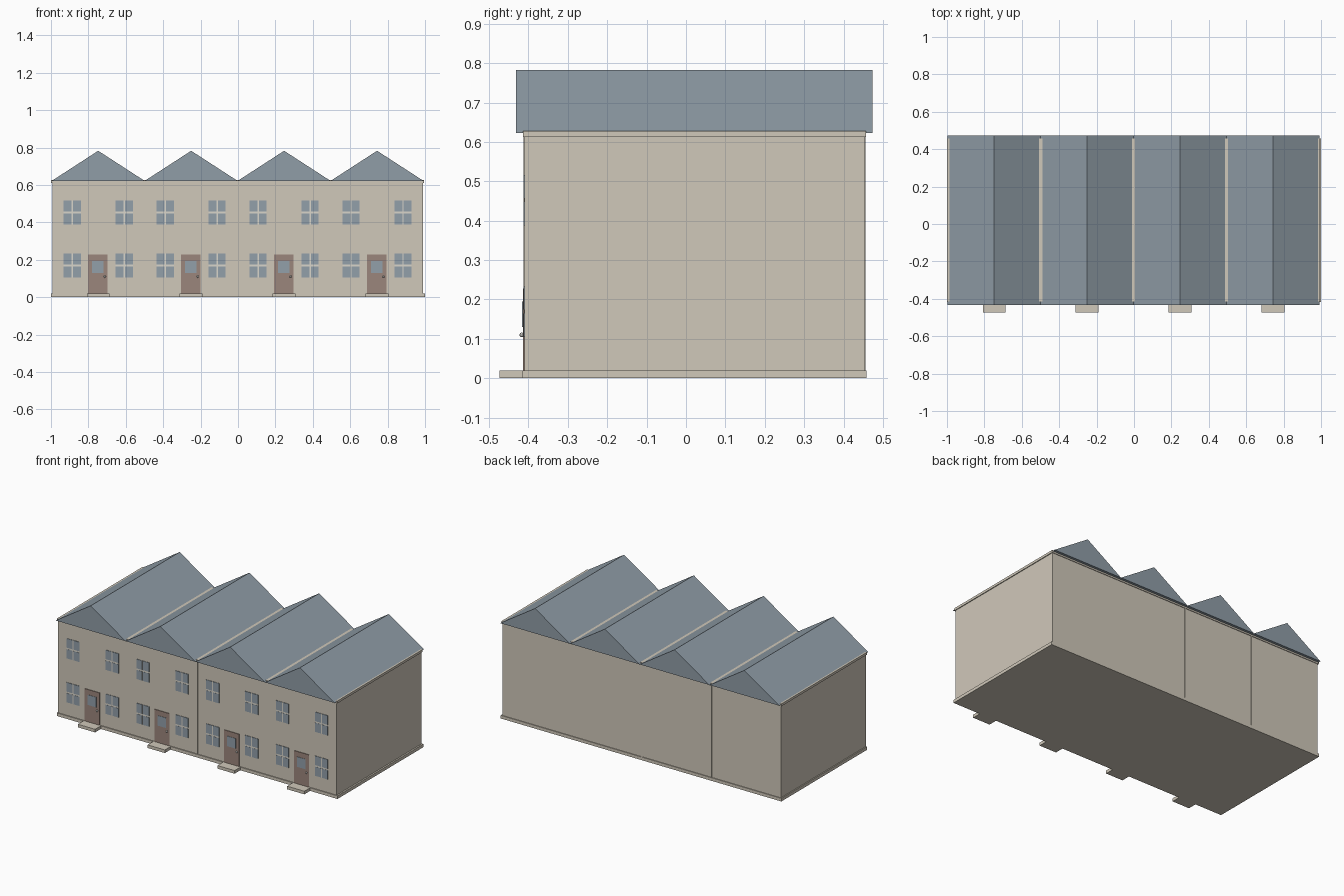
import bpy
import bmesh
from mathutils import Vector

cube = bpy.data.objects.get("Cube")
if cube:
    bpy.data.objects.remove(cube, do_unlink=True)


def material(name, rgb):
    mat = bpy.data.materials.new(name)
    mat.use_nodes = True
    color = (*rgb, 1)
    mat.diffuse_color = color
    bsdf = mat.node_tree.nodes["Principled BSDF"]
    bsdf.inputs["Base Color"].default_value = color
    bsdf.inputs["Roughness"].default_value = 0.8
    return mat


STONE = material("sand render", (0.63, 0.58, 0.49))
SLATE = material("blue grey slate", (0.28, 0.34, 0.39))
GLASS = material("blue grey glass", (0.29, 0.35, 0.40))
TRIM = material("pale trim", (0.70, 0.67, 0.60))
WOOD = material("brown door", (0.33, 0.24, 0.20))
METAL = material("pale metal", (0.72, 0.71, 0.68))


def finish(name, bm, mat):
    bmesh.ops.recalc_face_normals(bm, faces=bm.faces)
    mesh = bpy.data.meshes.new(name)
    bm.to_mesh(mesh)
    bm.free()
    mesh.materials.append(mat)
    obj = bpy.data.objects.new(name, mesh)
    bpy.context.collection.objects.link(obj)
    return obj


def box(name, x, y, z, mat):
    """Box from three (low, high) ranges."""
    bm = bmesh.new()
    bmesh.ops.create_cube(bm, size=1)
    for v in bm.verts:
        v.co = Vector((r[0] + (c + 0.5) * (r[1] - r[0]) for c, r in zip(v.co, (x, y, z))))
    return finish(name, bm, mat)


def gable_roof(name, x, half, y, z):
    """Solid triangular prism running front to back."""
    bm = bmesh.new()
    profile = [(x - half, z[0]), (x + half, z[0]), (x, z[1])]
    face = bm.faces.new([bm.verts.new((px, y[0], pz)) for px, pz in profile])
    new = bmesh.ops.extrude_face_region(bm, geom=[face])["geom"]
    moved = [g for g in new if isinstance(g, bmesh.types.BMVert)]
    bmesh.ops.translate(bm, verts=moved, vec=(0, y[1] - y[0], 0))
    return finish(name, bm, SLATE)


FRONT, BACK = -0.41, 0.453
PITCH = 0.497


def span(centre, half):
    return (centre - half, centre + half)


def window(name, x, z):
    """Four panes divided by a thin cross bar."""
    for i, sx in enumerate((-1, 1)):
        for j, sz in enumerate((-1, 1)):
            box(f"{name}_pane_{i}{j}", span(x + sx * 0.0248, 0.0212),
                (FRONT - 0.003, FRONT + 0.002), span(z + sz * 0.0345, 0.0295), GLASS)
    depth = (FRONT - 0.002, FRONT + 0.002)
    box(name + "_upright_bar", span(x, 0.0036), depth, span(z, 0.064), TRIM)
    box(name + "_cross_bar", span(x, 0.046), depth, span(z, 0.005), TRIM)


# Shared shell: walls, plinth and cornice
box("walls", (-0.993, 0.99), (FRONT, BACK), (0, 0.62), STONE)
box("plinth", (-1, 1), (-0.416, 0.458), (0, 0.02), STONE)
box("cornice", (-0.999, 0.995), (-0.414, 0.457), (0.612, 0.6275), STONE)

# Narrow strips at the house joints
for i, x in enumerate((-0.99, -0.002, 0.495)):
    box(f"front_joint_{i}", span(x, 0.003), (FRONT - 0.003, FRONT), (0.02, 0.612), STONE)
for i, x in enumerate((-0.499, -0.002)):
    box(f"back_joint_{i}", span(x, 0.003), (BACK, BACK + 0.003), (0.02, 0.612), STONE)

# Four repeated houses
for n in range(4):
    x = (n - 1.5) * PITCH - 0.002
    name = f"house_{n + 1}"
    gable_roof(name + "_roof", x, PITCH / 2, (-0.432, 0.474), (0.622, 0.783))

    for side, sx in (("right", -1), ("left", 1)):
        for level, z in (("lower", 0.169), ("upper", 0.452)):
            window(f"{name}_{level}_{side}_window", x + sx * 0.139, z)

    box(name + "_door", span(x - 0.002, 0.053), (FRONT - 0.004, FRONT + 0.002), (0.02, 0.228), WOOD)
    box(name + "_door_glass", span(x - 0.002, 0.03), (FRONT - 0.006, FRONT), (0.13, 0.195), GLASS)
    box(name + "_step", span(x, 0.061), (-0.474, FRONT), (0, 0.02), STONE)

    # Door knob
    bm = bmesh.new()
    bmesh.ops.create_icosphere(bm, subdivisions=2, radius=0.006)
    bmesh.ops.translate(bm, verts=bm.verts, vec=(x + 0.035, FRONT - 0.007, 0.11))
    finish(name + "_door_knob", bm, METAL)
